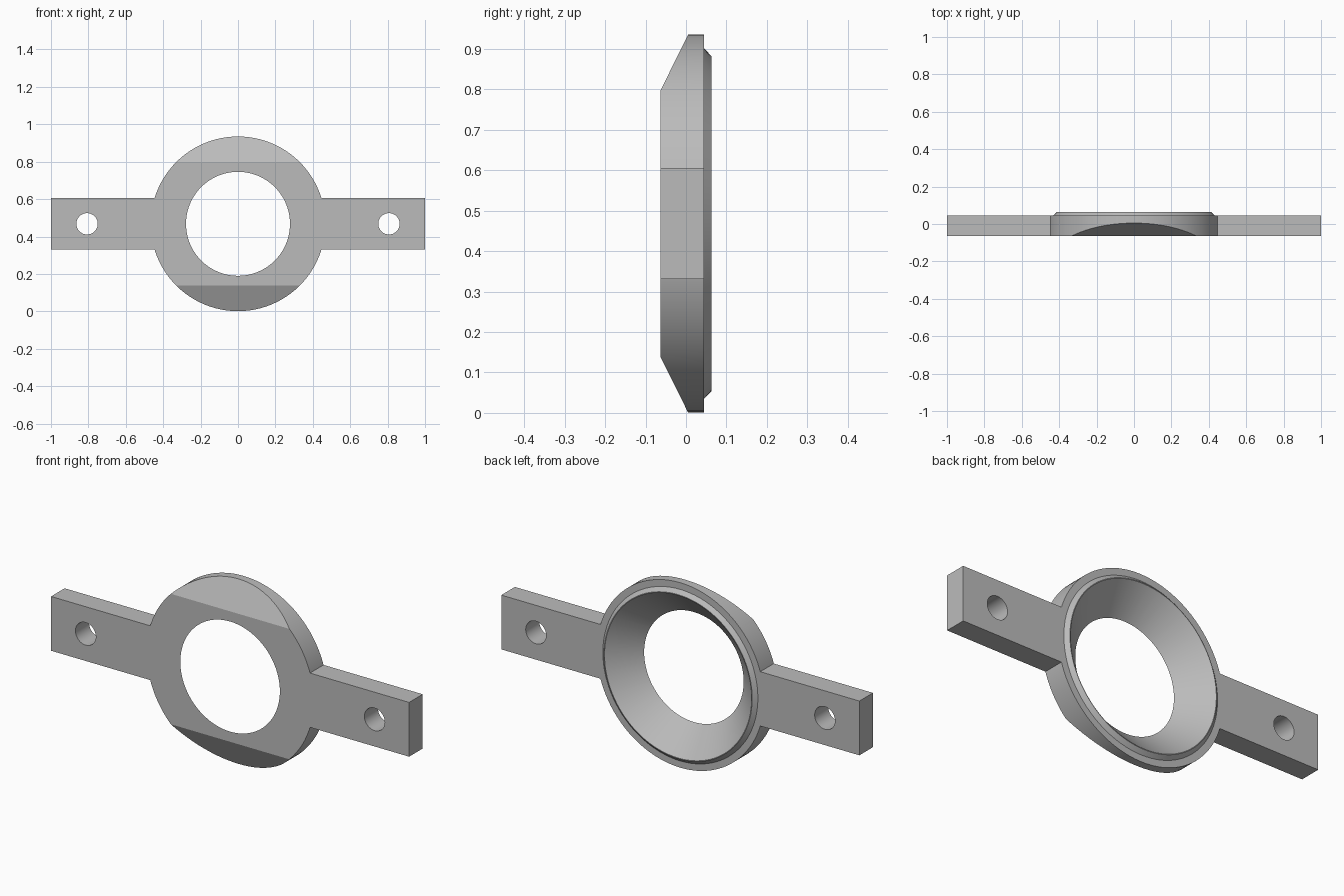
import bpy, bmesh, math
from mathutils import Matrix, Vector

if "Cube" in bpy.data.objects:
    bpy.data.objects.remove(bpy.data.objects["Cube"], do_unlink=True)

CZ = 0.468                       # height of the ring axis
FRONT, BACK, LIP = -0.063, 0.045, 0.063
RADIUS = 0.467

grey = bpy.data.materials.new("plain grey")
grey.use_nodes = True
colour = (0.5, 0.5, 0.5, 1)
grey.diffuse_color = colour
grey.node_tree.nodes["Principled BSDF"].inputs["Base Color"].default_value = colour


def finish(name, bm):
    bmesh.ops.recalc_face_normals(bm, faces=bm.faces)
    mesh = bpy.data.meshes.new(name)
    bm.to_mesh(mesh)
    bm.free()
    mesh.materials.append(grey)
    ob = bpy.data.objects.new(name, mesh)
    bpy.context.collection.objects.link(ob)
    return ob


def turned(name, profile, x=0, segments=96):
    """Solid turned about the y axis from (radius, y) points."""
    bm = bmesh.new()
    rings = []
    for r, y in profile:
        rings.append([bm.verts.new((x + r * math.cos(a), y, CZ + r * math.sin(a)))
                      for a in (math.tau * i / segments for i in range(segments))])
    for low, high in zip(rings, rings[1:]):
        for i in range(segments):
            j = (i + 1) % segments
            bm.faces.new((low[i], low[j], high[j], high[i]))
    bm.faces.new(rings[0])
    bm.faces.new(rings[-1])
    return finish(name, bm)


def extruded(name, outline, half_width):
    """Prism along x from (y, z) points."""
    bm = bmesh.new()
    face = bm.faces.new([bm.verts.new((-half_width, y, z)) for y, z in outline])
    out = bmesh.ops.extrude_face_region(bm, geom=[face])
    verts = [v for v in out["geom"] if isinstance(v, bmesh.types.BMVert)]
    bmesh.ops.translate(bm, verts=verts, vec=(2 * half_width, 0, 0))
    return finish(name, bm)


def combine(target, tool, operation):
    mod = target.modifiers.new(operation.lower(), "BOOLEAN")
    mod.operation, mod.object, mod.solver = operation, tool, "EXACT"
    bpy.context.view_layer.objects.active = target
    bpy.ops.object.modifier_apply(modifier=mod.name)
    bpy.data.objects.remove(tool, do_unlink=True)


# Round body with a bevelled lip at the back
body = turned("ring_bracket", [(RADIUS, FRONT), (RADIUS, BACK),
                               (0.433, BACK), (0.414, LIP)])

# Straight bar forming both arms
h = 0.137
combine(body, extruded("arm_bar", [(FRONT, CZ - h), (BACK, CZ - h),
                                   (BACK, CZ + h), (FRONT, CZ + h)], 1.0), "UNION")

# Sloped flats across the front at top and bottom
for side in (1, -1):
    slope = [(FRONT - 0.068, CZ + side * 0.192), (0.005 + 0.068, CZ + side * 0.604),
             (FRONT - 0.068, CZ + side * 0.604)]
    combine(body, extruded("slope_cutter", slope, 0.6), "DIFFERENCE")

# Conical opening, widening to the lip edge
rate = (0.411 - 0.278) / (LIP - FRONT)
opening = [(0.278 - rate * 0.05, FRONT - 0.05), (0.411 + rate * 0.05, LIP + 0.05)]
combine(body, turned("opening_cutter", opening), "DIFFERENCE")

# Bolt holes
for x in (-0.807, 0.807):
    combine(body, turned("bolt_cutter", [(0.057, -0.2), (0.057, 0.2)], x, 48), "DIFFERENCE")

bpy.ops.object.select_all(action="DESELECT")
body.select_set(True)
bpy.context.view_layer.objects.active = body
bpy.ops.object.shade_smooth_by_angle(angle=math.radians(20))
